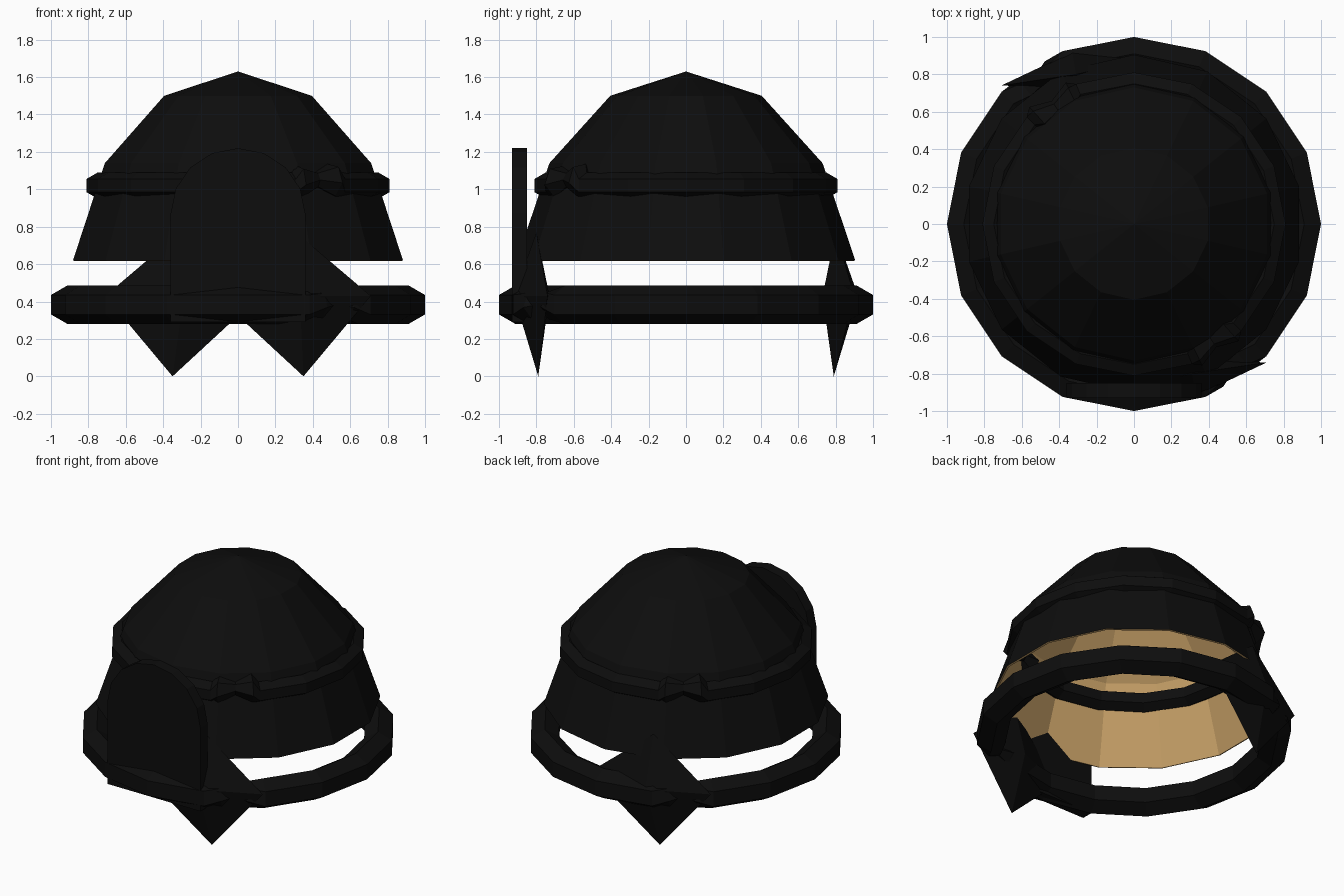
import bpy, bmesh
from math import sin, cos, radians, pi

if "Cube" in bpy.data.objects:
    bpy.data.objects.remove(bpy.data.objects["Cube"])


def material(name, rgb):
    m = bpy.data.materials.new(name)
    m.diffuse_color = (*rgb, 1)
    m.use_nodes = True
    m.node_tree.nodes["Principled BSDF"].inputs["Base Color"].default_value = m.diffuse_color
    return m


BLACK = material("black", (0.004, 0.004, 0.004))
TAN = material("tan", (0.55, 0.34, 0.13))


def make(name, verts, faces, mats=(BLACK,)):
    me = bpy.data.meshes.new(name)
    me.from_pydata(verts, [], faces)
    bm = bmesh.new()
    bm.from_mesh(me)
    bmesh.ops.recalc_face_normals(bm, faces=bm.faces)
    bm.to_mesh(me)
    bm.free()
    for m in mats:
        me.materials.append(m)
    ob = bpy.data.objects.new(name, me)
    bpy.context.collection.objects.link(ob)
    return ob


def pinched_ring(name, major, minor, z, knot):
    """Hexagonal tube around z; knot = (angle offset, size, twist, lift), repeated on opposite sides."""
    stations = [(22.5 * i, 1, 0, 0) for i in range(16)]
    for base in (123.75, 303.75):
        stations += [(base + off, s, t, dz) for off, s, t, dz in knot]
    stations.sort()
    verts, faces, n = [], [], len(stations)
    for deg, s, twist, dz in stations:
        a = radians(deg)
        for k in range(6):
            b = radians(30 + 60 * k + twist)
            r = major + minor * s * cos(b)
            verts.append((r * cos(a), r * sin(a), z + dz + minor * s * sin(b)))
    for i in range(n):
        j = (i + 1) % n
        for k in range(6):
            m = (k + 1) % 6
            faces.append((i * 6 + k, j * 6 + k, j * 6 + m, i * 6 + m))
    return make(name, verts, faces)


# Domed shell, 14 sides, open below, tan on the inside
profile = [(0.905, 0.62), (0.73, 1.14), (0.405, 1.5)]
N = 14
verts, faces = [], []
for r, z in profile:
    for i in range(N):
        a = pi / 2 + 2 * pi * i / N
        verts.append((r * cos(a), r * sin(a), z))
verts.append((0, 0, 1.63))
for i in range(N):
    j = (i + 1) % N
    for row in range(2):
        faces.append((row * N + i, row * N + j, row * N + N + j, row * N + N + i))
    faces.append((2 * N + i, 2 * N + j, 3 * N))
dome = make("dome", verts, faces, (BLACK, TAN))
# open mesh: make sure the outer side faces up and out
bm = bmesh.new()
bm.from_mesh(dome.data)
bm.faces.ensure_lookup_table()
if bm.faces[2].normal.z < 0:
    bmesh.ops.reverse_faces(bm, faces=bm.faces)
bm.to_mesh(dome.data)
bm.free()
shell = dome.modifiers.new("lining", 'SOLIDIFY')
shell.thickness = 0.012
shell.offset = -1
shell.material_offset = 1
shell.material_offset_rim = 1

# Tied band round the dome and larger loose ring below it
pinched_ring("dome_band", 0.75, 0.07, 1.02,
             [(-8, 1.3, 20, 0.02), (0, 0.6, 30, 0.03), (8, 1.3, 20, 0.03)])
pinched_ring("lower_ring", 0.91, 0.104, 0.383,
             [(-5, 0.8, 20, 0), (0, 0.4, 30, 0), (5, 0.8, 20, 0)])

# Pointed diamond tails, one behind and one in front (turned 180 degrees)
for name, s in (("back_point", 1), ("front_point", -1)):
    v = [(-0.35, 0.79, 0.0), (-0.31, 0.80, 0.77),
         (-0.71, 0.74, 0.43), (-0.33, 0.92, 0.43),
         (0.115, 0.90, 0.43), (-0.29, 0.73, 0.43)]
    v = [(s * x, s * y, z) for x, y, z in v]
    f = []
    for i in range(4):
        p, q = 2 + i, 2 + (i + 1) % 4
        f += [(0, q, p), (1, p, q)]
    make(name, v, f)

# Arched front plate
outline = [(-0.36, 0.29), (0.36, 0.29)]
outline += [(0.36 * cos(pi * i / 8), 0.87 + 0.35 * sin(pi * i / 8)) for i in range(9)]
n = len(outline)
verts = [(x, y, z) for y in (-0.93, -0.85) for x, z in outline]
faces = [tuple(range(n)), tuple(range(2 * n - 1, n - 1, -1))]
faces += [(i, (i + 1) % n, n + (i + 1) % n, n + i) for i in range(n)]
make("front_plate", verts, faces)
